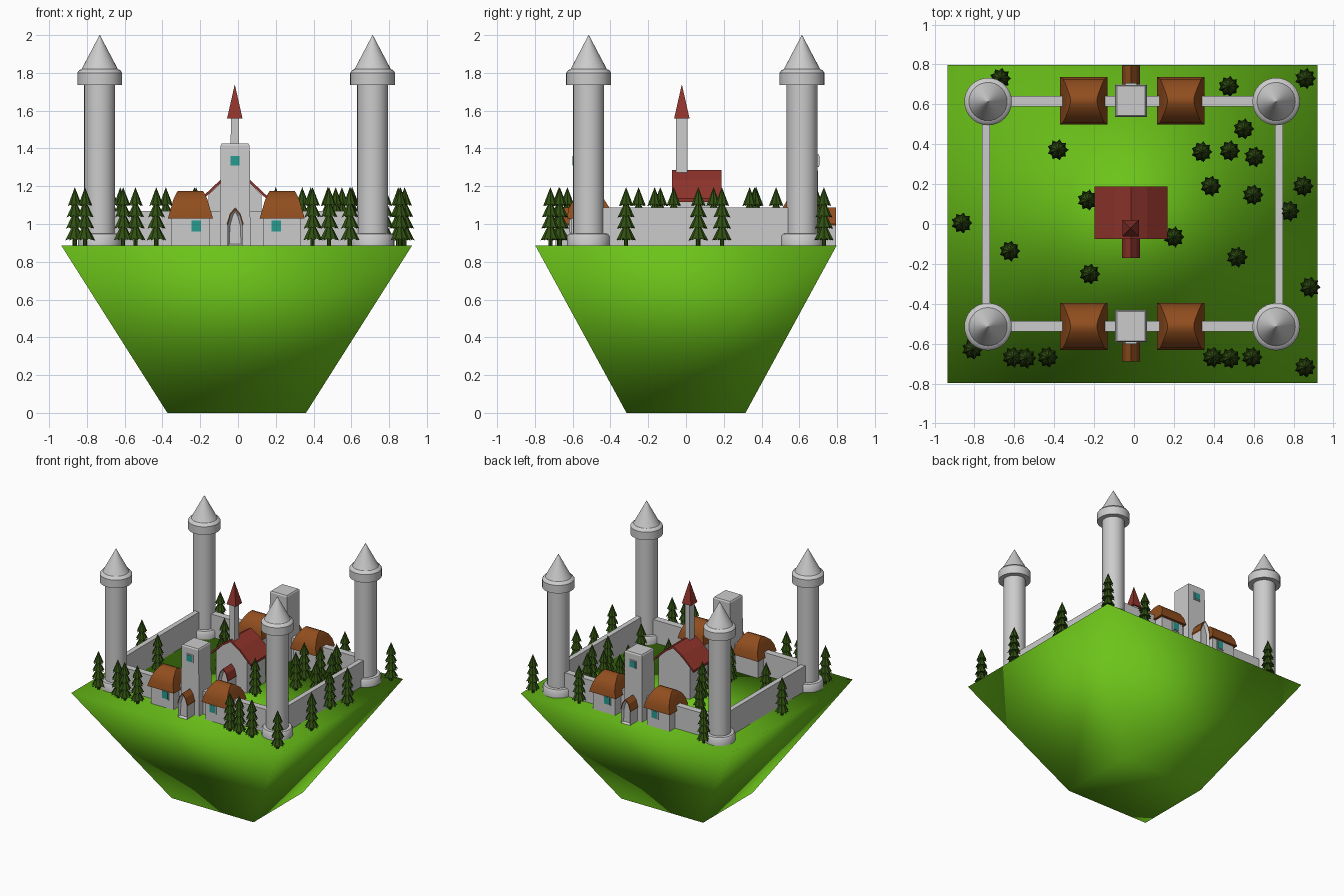
import bpy, bmesh, math
from mathutils import Vector

if "Cube" in bpy.data.objects:
    bpy.data.objects.remove(bpy.data.objects["Cube"])

G = 0.885          # ground level
CX = -0.015        # centre line of gate towers and church


def material(name, rgb):
    m = bpy.data.materials.new(name)
    m.diffuse_color = (*rgb, 1)
    m.use_nodes = True
    m.node_tree.nodes["Principled BSDF"].inputs["Base Color"].default_value = m.diffuse_color
    return m


GRASS = material("grass", (0.15, 0.55, 0.01))
PINE = material("pine", (0.03, 0.08, 0.006))
BROWN = material("brown_tile", (0.28, 0.075, 0.013))
RED = material("red_tile", (0.28, 0.035, 0.025))
GLASS = material("glass", (0.02, 0.33, 0.28))


def finish(bm, name, mat=None):
    bmesh.ops.recalc_face_normals(bm, faces=bm.faces)
    me = bpy.data.meshes.new(name)
    bm.to_mesh(me)
    bm.free()
    if mat:
        me.materials.append(mat)
    ob = bpy.data.objects.new(name, me)
    bpy.context.collection.objects.link(ob)
    return ob


def loft(name, rings, mat=None):
    """Skin a list of equal-length point rings and cap both ends."""
    bm = bmesh.new()
    vs = [[bm.verts.new(p) for p in r] for r in rings]
    n = len(vs[0])
    for a, b in zip(vs, vs[1:]):
        for i in range(n):
            j = (i + 1) % n
            bm.faces.new((a[i], a[j], b[j], b[i]))
    bm.faces.new(vs[0][::-1])
    bm.faces.new(vs[-1])
    return finish(bm, name, mat)


def rect(cx, cy, hx, hy, z):
    return [(cx - hx, cy - hy, z), (cx + hx, cy - hy, z),
            (cx + hx, cy + hy, z), (cx - hx, cy + hy, z)]


def stack(name, cx, cy, levels, mat=None):
    return loft(name, [rect(cx, cy, hx, hy, z) for hx, hy, z in levels], mat)


def box(name, x0, x1, y0, y1, z0, z1, mat=None):
    hx, hy = (x1 - x0) / 2, (y1 - y0) / 2
    return stack(name, x0 + hx, y0 + hy, [(hx, hy, z0), (hx, hy, z1)], mat)


def prism(name, pts, y0, y1, mat=None):
    return loft(name, [[(x, y, z) for x, z in pts] for y in (y0, y1)], mat)


def lathe(name, cx, cy, profile, n=32):
    ring = lambda r, z: [(cx + r * math.cos(2 * math.pi * i / n),
                          cy + r * math.sin(2 * math.pi * i / n), z) for i in range(n)]
    return loft(name, [ring(r, z) for r, z in profile])


def smooth(ob, deg=35):
    bpy.ops.object.select_all(action='DESELECT')
    ob.select_set(True)
    bpy.context.view_layer.objects.active = ob
    bpy.ops.object.shade_smooth_by_angle(angle=math.radians(deg))


# floating island, tapered downward and soft shaded
island = loft("island", [rect(-0.007, 0, 0.367, 0.315, 0), rect(-0.007, 0, 0.928, 0.797, G)], GRASS)
for p in island.data.polygons:
    p.use_smooth = True

# four corner towers
for x in (-0.732, 0.713):
    for y in (-0.515, 0.614):
        smooth(lathe("corner_tower", x, y, [
            (0.115, G), (0.115, 0.935), (0.106, 0.948), (0.082, 0.95), (0.082, 1.735),
            (0.119, 1.735), (0.119, 1.8), (0.108, 1.815), (0.096, 1.82), (0.001, 2.0)]))

# curtain walls
for y in (-0.513, 0.616):
    box("cross_wall", -0.68, 0.66, y - 0.027, y + 0.027, G, 1.07)
for x in (-0.743, 0.727):
    box("side_wall", x - 0.02, x + 0.02, -0.46, 0.56, G, 1.088)


def window(x, y, z, w, h, s):
    """Framed pane on a wall at y, facing direction s along y."""
    box("window_frame", x - w / 2 - 0.007, x + w / 2 + 0.007,
        y - 0.006, y + 0.006, z - h / 2 - 0.007, z + h / 2 + 0.007)
    box("window_pane", x - w / 2, x + w / 2, y - 0.009, y + 0.009, z - h / 2, z + h / 2, GLASS)


def porch(name, y_in, y_out, roof):
    """Pointed porch with a recessed doorway and a thin tiled roof."""
    half = [(0.045, 1.0), (0.028, 1.055), (0, 1.088)]
    arch = half + [(-x, z) for x, z in half[-2::-1]]
    inner = [(CX + x * 0.9, z - 0.008) for x, z in arch]
    body = prism(name, [(CX + 0.04, G)] + inner + [(CX - 0.04, G)], y_in, y_out)
    bm = bmesh.new()
    bm.from_mesh(body.data)
    face = max(bm.faces, key=lambda f: -abs(f.calc_center_median().y - y_out))
    bmesh.ops.inset_region(bm, faces=[face], thickness=0.013)
    shift = Vector((0, math.copysign(0.02, y_in - y_out), 0))
    bmesh.ops.translate(bm, verts=face.verts, vec=shift)
    bm.to_mesh(body.data)
    bm.free()
    outer = [(CX + x, z) for x, z in arch]
    prism(name + "_roof", outer + inner[::-1], y_in, y_out, roof)


# gatehouse row at the front and the back
for y, s in ((-0.513, -1), (0.618, 1)):
    stack("gate_tower", CX, y, [(0.081, 0.081, G), (0.077, 0.079, 1.415), (0.071, 0.073, 1.425)])
    window(CX, y + s * 0.08, 1.335, 0.048, 0.05, s)
    porch("gate_porch", y + s * 0.07, y + s * 0.177, BROWN)
    for x, wx in ((-0.252, -0.222), (0.234, 0.202)):
        box("house", x - 0.1, x + 0.1, y - 0.097, y + 0.097, G, 1.04)
        roof = stack("house_roof", x, y, [(0.119, 0.118, 1.03), (0.103, 0.108, 1.085),
                                          (0.09, 0.08, 1.13), (0.073, 0.035, 1.165),
                                          (0.066, 0.008, 1.175)], BROWN)
        smooth(roof, 25)
        window(wx, y + s * 0.097, 0.99, 0.05, 0.058, s)

# church in the courtyard
half = [(0.183, 1.135), (0.08, 1.232), (0, 1.285)]
outer = [(CX + x, z) for x, z in half] + [(CX - x, z) for x, z in half[-2::-1]]
inner = [(x, z - 0.018) for x, z in outer]
prism("church_roof", outer + inner[::-1], -0.075, 0.187, RED)
gable = [(CX + 0.14, G), (CX + 0.14, 1.155)] + inner[1:-1] + [(CX - 0.14, 1.155), (CX - 0.14, G)]
prism("church", gable, -0.062, 0.172)
porch("church_porch", -0.05, -0.17, RED)
stack("steeple", CX - 0.002, -0.022, [(0.024, 0.031, G), (0.021, 0.03, 1.56)])
stack("spire", CX - 0.002, -0.022, [(0.041, 0.041, 1.558), (0.001, 0.001, 1.735)], RED)


def pine_mesh():
    """Pine made of a trunk and four star-edged tiers."""
    bm = bmesh.new()
    bmesh.ops.create_cone(bm, cap_ends=True, segments=8, radius1=0.011, radius2=0.011, depth=0.06)
    bmesh.ops.translate(bm, verts=bm.verts, vec=(0, 0, 0.03))
    n = 18
    for r, z0, z1 in ((0.053, 0.028, 0.13), (0.05, 0.09, 0.19),
                      (0.046, 0.15, 0.245), (0.039, 0.21, 0.31)):
        tip = bm.verts.new((0, 0, z1))
        mid = bm.verts.new((0, 0, z0 + 0.02))
        edge = []
        for i in range(n):
            a = 2 * math.pi * i / n
            q, dz = (r, 0) if i % 2 == 0 else (r * 0.76, 0.01)
            edge.append(bm.verts.new((q * math.cos(a), q * math.sin(a), z0 + dz)))
        for i in range(n):
            bm.faces.new((edge[i], edge[(i + 1) % n], tip))
            bm.faces.new((edge[(i + 1) % n], edge[i], mid))
    return finish(bm, "pine_tree", PINE)


# scattered pine trees
spots = [(-0.67, 0.73), (0.475, 0.69), (0.86, 0.73), (0.55, 0.477), (0.34, 0.362), (0.48, 0.367),
         (0.605, 0.337), (-0.382, 0.372), (-0.231, 0.12), (0.385, 0.19), (0.597, 0.146),
         (0.848, 0.19), (0.778, 0.065), (-0.864, 0.005), (-0.623, -0.136), (-0.222, -0.251),
         (0.2, -0.065), (0.517, -0.166), (0.882, -0.317), (-0.81, -0.628), (-0.608, -0.668),
         (-0.543, -0.673), (-0.433, -0.668), (0.395, -0.668), (0.482, -0.673), (0.592, -0.668),
         (0.858, -0.718)]
tree = pine_mesh()
tree.location = (*spots[0], G)
for x, y in spots[1:]:
    t = tree.copy()
    t.location = (x, y, G)
    bpy.context.collection.objects.link(t)
